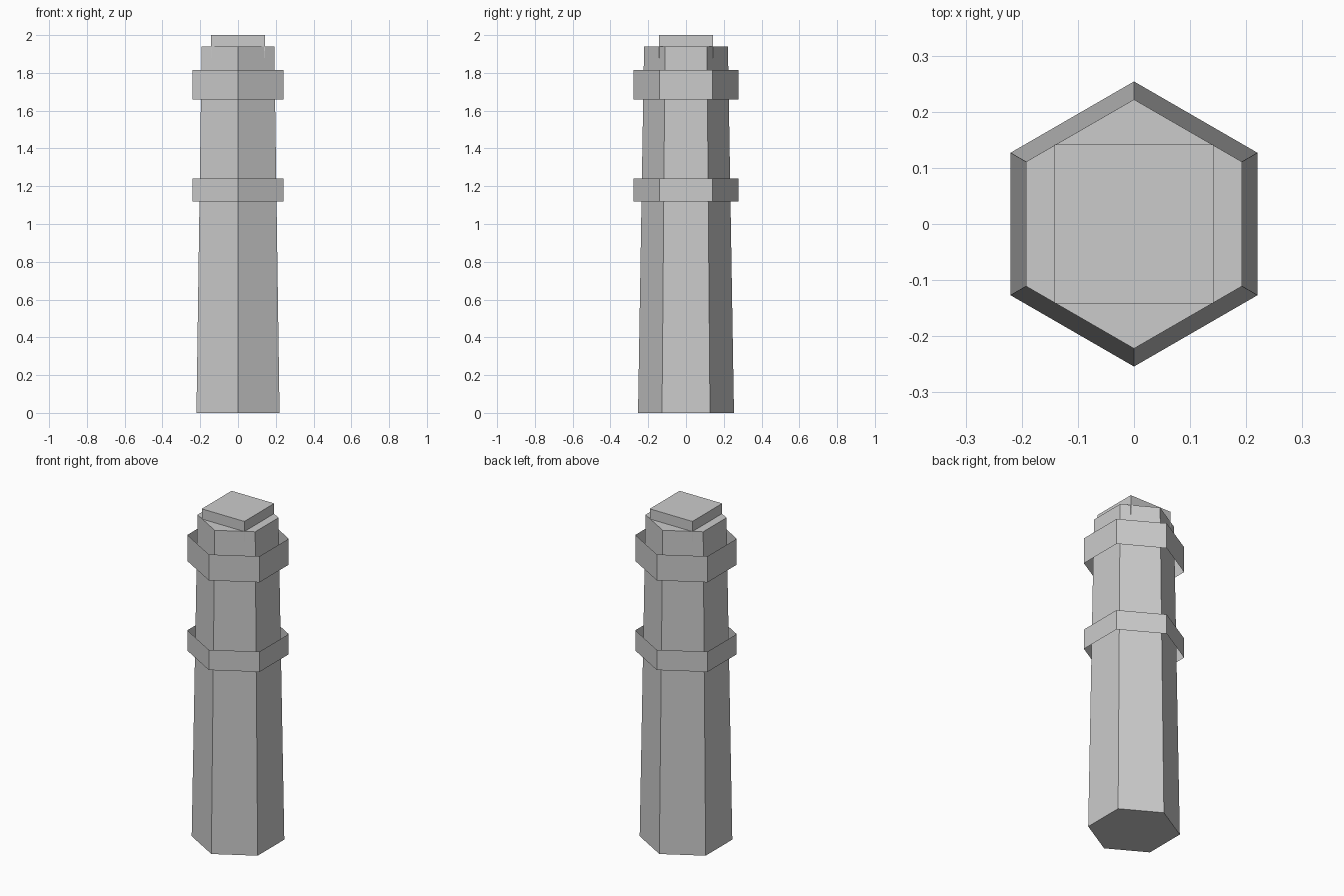
import bpy
import bmesh
from math import radians
from mathutils import Matrix

cube = bpy.data.objects.get("Cube")
if cube:
    bpy.data.objects.remove(cube, do_unlink=True)

stone = bpy.data.materials.new("grey_stone")
stone.use_nodes = True
colour = (0.6, 0.6, 0.6, 1)
stone.diffuse_color = colour
stone.node_tree.nodes["Principled BSDF"].inputs["Base Color"].default_value = colour


def prism(name, sides, r_bottom, r_top, z0, z1, turn, capped=True):
    """Straight or tapered prism, optionally an open tube."""
    bm = bmesh.new()
    bmesh.ops.create_cone(bm, cap_ends=capped, segments=sides,
                          radius1=r_bottom, radius2=r_top, depth=z1 - z0)
    bmesh.ops.rotate(bm, verts=bm.verts, matrix=Matrix.Rotation(radians(turn), 3, "Z"))
    bmesh.ops.translate(bm, verts=bm.verts, vec=(0, 0, (z0 + z1) / 2))
    mesh = bpy.data.meshes.new(name)
    bm.to_mesh(mesh)
    bm.free()
    mesh.materials.append(stone)
    obj = bpy.data.objects.new(name, mesh)
    bpy.context.collection.objects.link(obj)


# Tapered six-sided shaft, with a corner at front and back
prism("shaft", 6, 0.254, 0.222, 0, 1.939, 0)

# Open bands around the shaft
prism("lower_band", 6, 0.278, 0.278, 1.118, 1.24, 0, capped=False)
prism("upper_band", 6, 0.278, 0.278, 1.658, 1.815, 0, capped=False)

# Square cap sunk into the top of the shaft
prism("cap_block", 4, 0.201, 0.201, 1.878, 2, 45)
